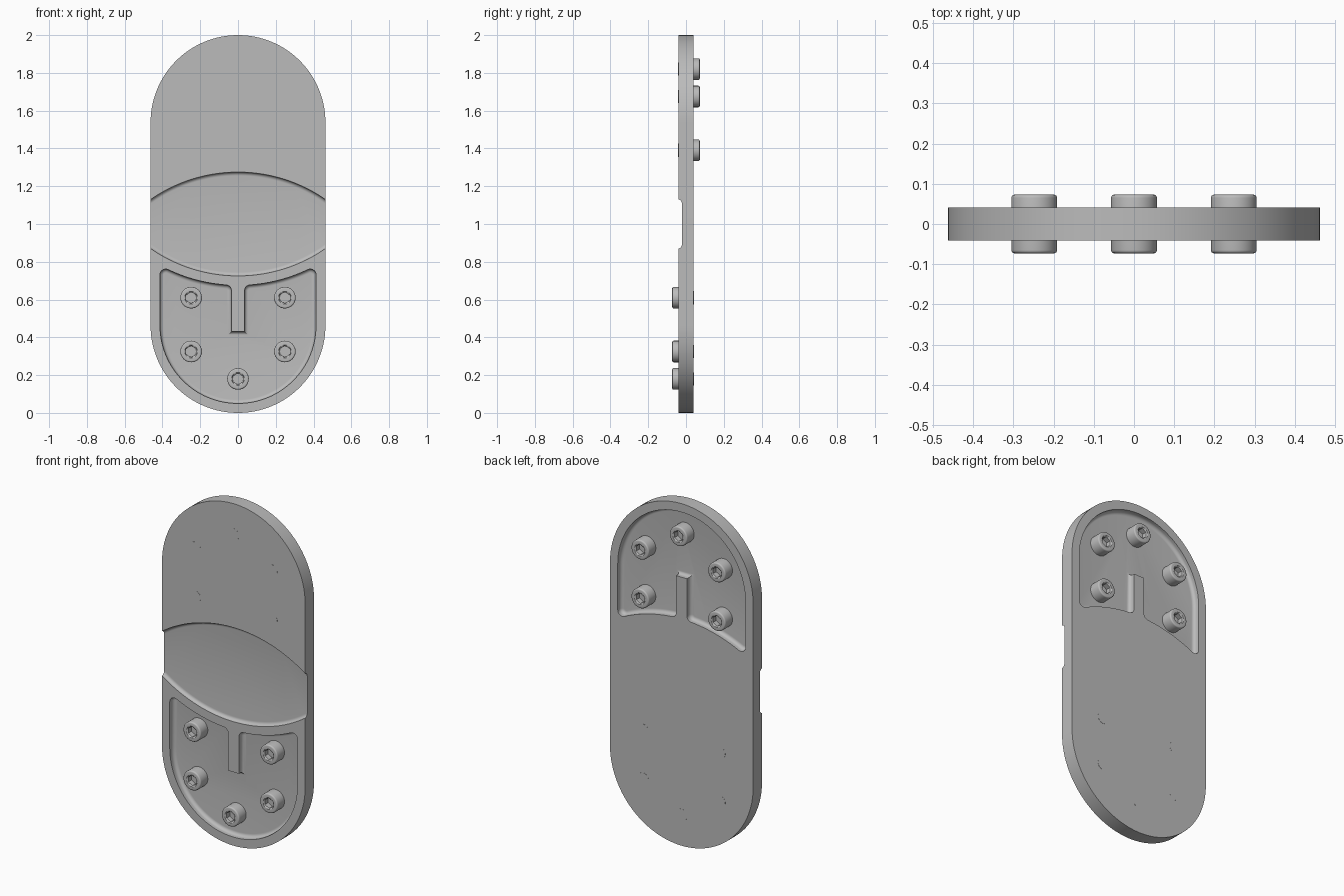
import bpy, bmesh
from math import sin, cos, pi, sqrt, atan2, radians

cube = bpy.data.objects.get("Cube")
if cube:
    bpy.data.objects.remove(cube)

HALF_W = 0.463            # plate half width and end radius
LOW, HIGH = HALF_W, 2 - HALF_W   # centres of the rounded ends
T = 0.041                 # half thickness
POCKET, LENS, FILLET = 0.035, 0.02, 0.02

steel = bpy.data.materials.new("grey_metal")
steel.use_nodes = True
GREY = (0.5, 0.5, 0.5, 1)
steel.diffuse_color = GREY
steel.node_tree.nodes["Principled BSDF"].inputs["Base Color"].default_value = GREY


def arc(cx, cz, r, a0, a1, n):
    return [(cx + r * cos(a0 + (a1 - a0) * i / n), cz + r * sin(a0 + (a1 - a0) * i / n))
            for i in range(n + 1)]


def loft(name, rings, flip=False):
    """Solid through (outline, depth) rings; flip turns it onto the back of the other end."""
    bm = bmesh.new()
    s = -1 if flip else 1
    loops = [[bm.verts.new((x, s * y, 2 - z if flip else z)) for x, z in pts] for pts, y in rings]
    n = len(loops[0])
    for a, b in zip(loops, loops[1:]):
        for i in range(n):
            j = (i + 1) % n
            bm.faces.new((a[i], a[j], b[j], b[i]))
    bm.faces.new(loops[0])
    bm.faces.new(loops[-1])
    bmesh.ops.recalc_face_normals(bm, faces=bm.faces)
    mesh = bpy.data.meshes.new(name)
    bm.to_mesh(mesh)
    bm.free()
    mesh.materials.append(steel)
    ob = bpy.data.objects.new(name, mesh)
    bpy.context.collection.objects.link(ob)
    return ob


def smooth(ob):
    bpy.ops.object.select_all(action='DESELECT')
    ob.select_set(True)
    bpy.context.view_layer.objects.active = ob
    bpy.ops.object.shade_smooth_by_angle(angle=radians(30))


def mirrored(half):
    """Close a right-hand half outline with its left-hand copy."""
    return half + [(-x, z) for x, z in reversed(half) if x > 1e-6]


def pocket_outline(d):
    """Pocket with a rib down the middle, inset by d."""
    r = 0.03 - d                         # corner rounding
    x, big, rib = 0.413 - d, 0.862 + d, 0.035 + d
    x1, x2 = x - r, rib + r              # corner centres
    z1, z2 = [HIGH - sqrt((big + r) ** 2 - c * c) for c in (x1, x2)]
    a1, a2 = atan2(HIGH - z1, -x1), atan2(HIGH - z2, -x2)
    half = arc(0, LOW, x, -pi / 2, 0, 32)
    half += arc(x1, z1, r, 0, a1, 8)
    half += arc(0, HIGH, big, a1 - pi, a2 - pi, 16)[1:-1]
    half += arc(x2, z2, r, a2, pi, 8)
    half.append((rib, 0.43 - d))
    return mirrored(half)


def lens_outline(d):
    """Band between two arcs, running past both sides, inset by d."""
    a = 0.7
    lower = arc(0, HIGH, 0.812 - d, -pi / 2 - a, -pi / 2 + a, 64)
    return lower + [(x, 2 - z) for x, z in reversed(lower)]


def recess_rings(outline, depth):
    """Wall that ends in a concave fillet at the floor."""
    floor = -T + depth
    rings = [(outline(0), -T - 0.05)]
    for i in range(7):
        t = i / 6 * pi / 2
        rings.append((outline(FILLET * (1 - cos(t))), floor - FILLET * (1 - sin(t))))
    return rings


# Plate with rounded ends
capsule = arc(0, LOW, HALF_W, pi, 2 * pi, 64) + arc(0, HIGH, HALF_W, 0, pi, 64)
plate = loft("plate", [(capsule, -T), (capsule, T)])

# Recesses: band across the front, pocket low on the front and high on the back
cutters = [loft("band_cutter", recess_rings(lens_outline, LENS)),
           loft("front_pocket_cutter", recess_rings(pocket_outline, POCKET)),
           loft("back_pocket_cutter", recess_rings(pocket_outline, POCKET), True)]
bpy.context.view_layer.objects.active = plate
for cutter in cutters:
    mod = plate.modifiers.new(cutter.name, 'BOOLEAN')
    mod.operation, mod.solver, mod.object = 'DIFFERENCE', 'EXACT', cutter
    bpy.ops.object.modifier_apply(modifier=mod.name)
for cutter in cutters:
    bpy.data.objects.remove(cutter)
smooth(plate)


def screw(name, x, z, flip):
    """Socket head screw whose shank ends at the opposite face."""
    n = 48

    def circle(r):
        return [(x + r * cos(2 * pi * i / n), z + r * sin(2 * pi * i / n)) for i in range(n)]

    def hexagon(apothem):
        pts = []
        for i in range(n):
            a = 2 * pi * i / n
            r = apothem / cos((a + pi / 6) % (pi / 3) - pi / 6)
            pts.append((x + r * cos(a), z + r * sin(a)))
        return pts

    tip, base, edge = -0.073, -T + POCKET, 0.008
    rings = [(circle(0.035), T + 0.0005), (circle(0.035), base), (circle(0.057), base)]
    for i in range(5):                   # rounded rim
        t = i / 4 * pi / 2
        rings.append((circle(0.057 - edge * (1 - cos(t))), tip + edge * (1 - sin(t))))
    rings += [(circle(0.034), tip), (hexagon(0.026), tip + 0.005), (hexagon(0.026), tip + 0.035)]
    smooth(loft(name, rings, flip))


# Five screws in each pocket
spots = [(0, 0.18)] + [(s * 0.248, z) for z in (0.325, 0.61) for s in (-1, 1)]
for side, flip in (("front", False), ("back", True)):
    for i, (x, z) in enumerate(spots):
        screw(f"{side}_screw_{i + 1}", x, z, flip)
